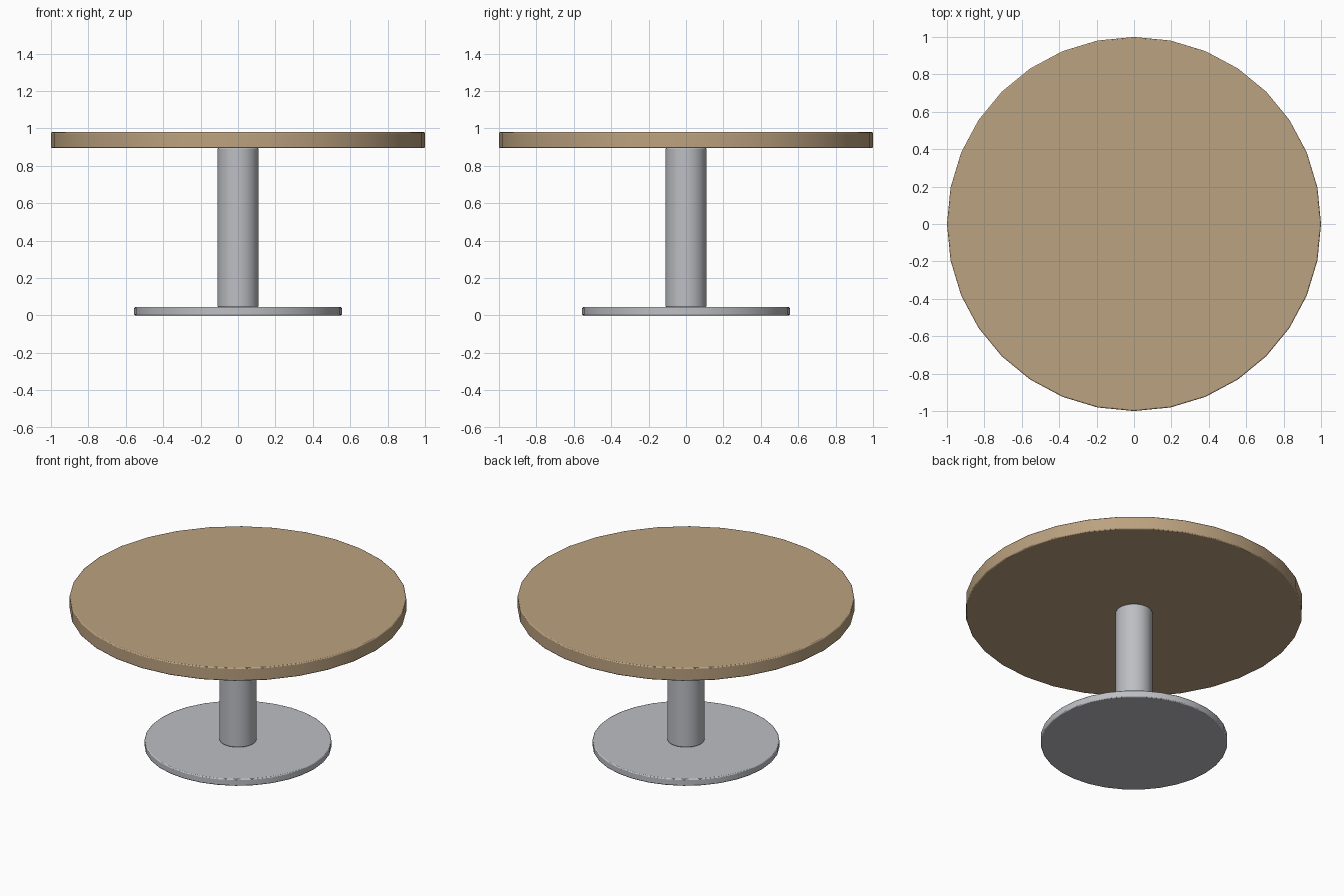
import bpy
import math

cube = bpy.data.objects.get("Cube")
if cube:
    bpy.data.objects.remove(cube, do_unlink=True)


def make_material(name, colour):
    mat = bpy.data.materials.new(name)
    mat.use_nodes = True
    mat.diffuse_color = colour
    bsdf = next(n for n in mat.node_tree.nodes if n.type == "BSDF_PRINCIPLED")
    bsdf.inputs["Base Color"].default_value = colour
    return mat


def disc(name, radius, bottom, top, mat, bevel, sides=32):
    """Upright round part with softened rims."""
    bpy.ops.mesh.primitive_cylinder_add(
        vertices=sides, radius=radius, depth=top - bottom,
        location=(0, 0, (bottom + top) / 2))
    obj = bpy.context.object
    obj.name = name
    obj.data.materials.append(mat)
    bpy.ops.object.shade_smooth_by_angle(angle=math.radians(30))
    mod = obj.modifiers.new("soft_rim", "BEVEL")
    mod.width = bevel
    mod.segments = 2
    mod.limit_method = "ANGLE"
    mod.angle_limit = math.radians(40)
    return obj


wood = make_material("tan_wood", (0.50, 0.36, 0.215, 1))
metal = make_material("grey_metal", (0.51, 0.52, 0.55, 1))

# Foot plate, central column and round top
disc("base_plate", 0.555, 0.0, 0.045, metal, 0.006)
disc("column", 0.11, 0.045, 0.895, metal, 0.006)
disc("table_top", 1.0, 0.895, 0.98, wood, 0.006)
